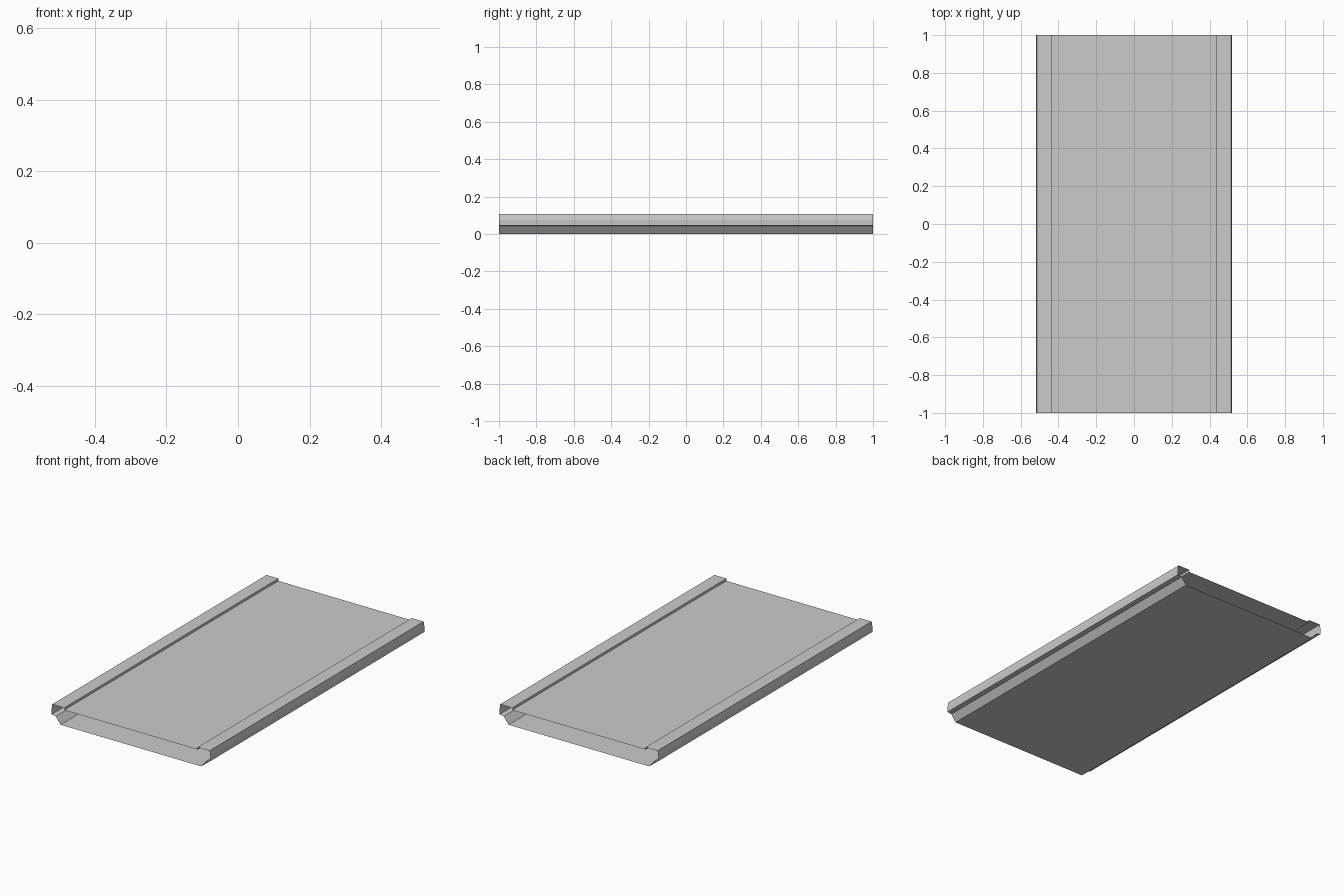
import bpy

if "Cube" in bpy.data.objects:
    bpy.data.objects.remove(bpy.data.objects["Cube"])

HALF_LENGTH = 1.0


def strip(name, profile):
    """Sweep an open (x, z) profile along y as thin sheet faces, open at both ends."""
    verts = [(x, y, z) for x, z in profile for y in (-HALF_LENGTH, HALF_LENGTH)]
    faces = [(2 * i, 2 * i + 1, 2 * i + 3, 2 * i + 2) for i in range(len(profile) - 1)]
    mesh = bpy.data.meshes.new(name)
    mesh.from_pydata(verts, [], faces)
    # profiles run right to left over the top, so flip to face outward
    mesh.flip_normals()
    mesh.update()
    obj = bpy.data.objects.new(name, mesh)
    bpy.context.collection.objects.link(obj)
    return obj


DECK_Z = 0.093

# curb cross-section: outer slope, ledge, side wall, flat top, inner step
curb = [(0.46, 0.0), (0.492, 0.041), (0.518, 0.046), (0.52, 0.074),
        (0.514, 0.107), (0.436, 0.107), (0.436, DECK_Z)]

# curbs on both sides
strip("right_curb", curb)
strip("left_curb", [(-x, z) for x, z in reversed(curb)])

# walking or driving surface between the curbs
strip("deck", [(0.436, DECK_Z), (-0.436, DECK_Z)])

# flat bottom panel
strip("underside", [(-0.46, 0.0), (0.46, 0.0)])
